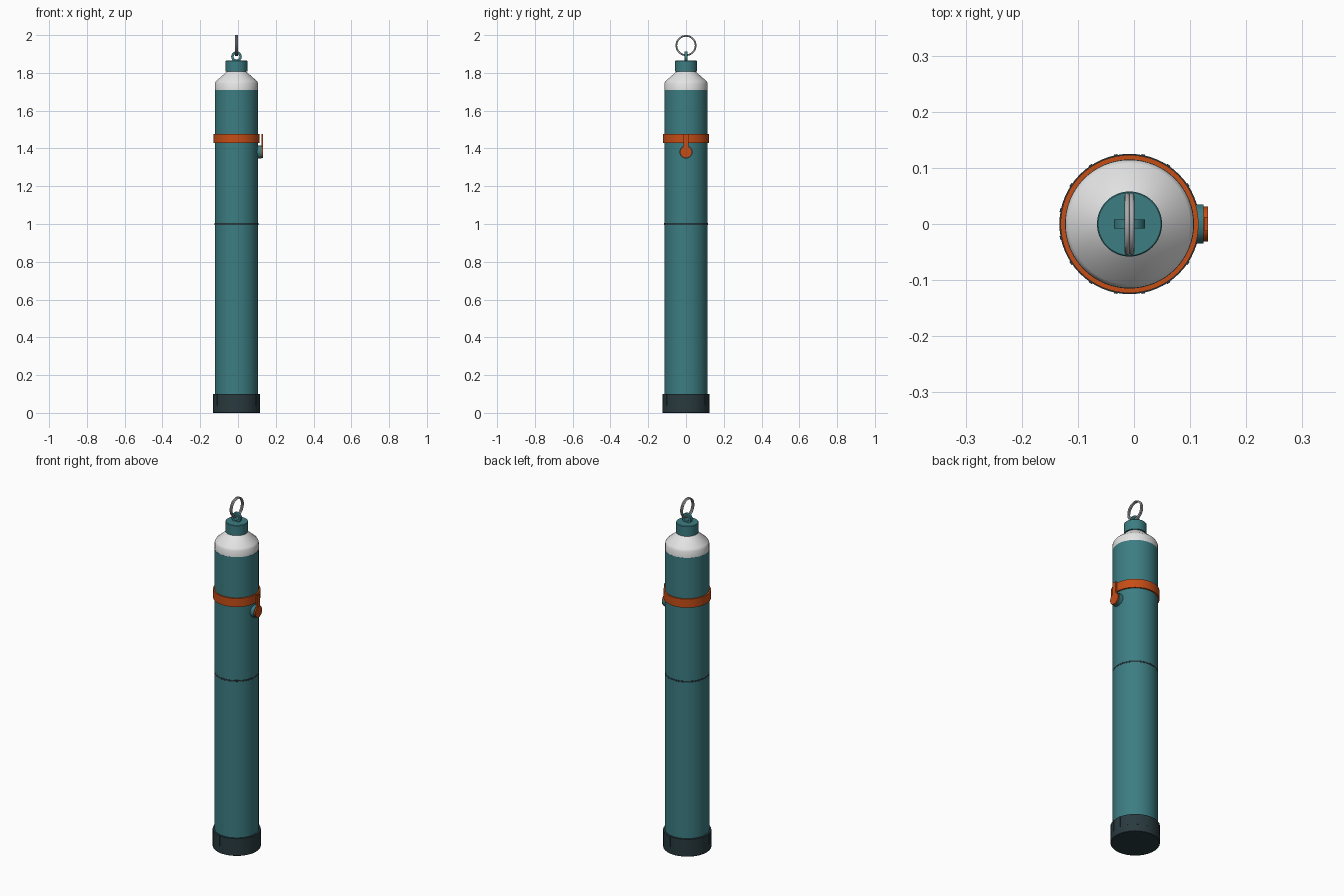
import bpy, bmesh, math
from mathutils import Matrix, Vector

if "Cube" in bpy.data.objects:
    bpy.data.objects.remove(bpy.data.objects["Cube"])

AXIS = -0.008  # x of the tube's centre line


def material(name, rgb):
    m = bpy.data.materials.new(name)
    m.use_nodes = True
    m.diffuse_color = (*rgb, 1)
    m.node_tree.nodes["Principled BSDF"].inputs["Base Color"].default_value = (*rgb, 1)
    return m


teal = material("teal", (0.045, 0.205, 0.225))
charcoal = material("charcoal", (0.022, 0.042, 0.05))
orange = material("orange", (0.56, 0.075, 0.008))
silver = material("pale silver", (0.78, 0.78, 0.78))
steel = material("steel", (0.4, 0.41, 0.42))


def finish(name, bm, mat, smooth=True):
    bmesh.ops.recalc_face_normals(bm, faces=bm.faces)
    mesh = bpy.data.meshes.new(name)
    bm.to_mesh(mesh)
    bm.free()
    obj = bpy.data.objects.new(name, mesh)
    bpy.context.collection.objects.link(obj)
    mesh.materials.append(mat)
    if smooth:
        bpy.ops.object.select_all(action="DESELECT")
        obj.select_set(True)
        bpy.context.view_layer.objects.active = obj
        bpy.ops.object.shade_smooth_by_angle(angle=math.radians(30))
    return obj


def lathe(name, profile, mat, closed=False, steps=64):
    """Spin an (r, z) profile around the tube's centre line."""
    bm = bmesh.new()
    verts = [bm.verts.new((AXIS + r, 0, z)) for r, z in profile]
    pairs = list(zip(verts, verts[1:])) + ([(verts[-1], verts[0])] if closed else [])
    edges = [bm.edges.new(p) for p in pairs]
    bmesh.ops.spin(bm, geom=verts + edges, cent=(AXIS, 0, 0), axis=(0, 0, 1),
                   angle=math.tau, steps=steps)
    bmesh.ops.remove_doubles(bm, verts=bm.verts, dist=1e-5)
    return finish(name, bm, mat)


def torus(name, centre, major, minor, axis, mat):
    bpy.ops.mesh.primitive_torus_add(major_radius=major, minor_radius=minor,
                                     major_segments=48, minor_segments=12)
    obj = bpy.context.object
    obj.name = name
    turn = Vector((0, 0, 1)).rotation_difference(Vector(axis)).to_matrix().to_4x4()
    obj.data.transform(Matrix.Translation(centre) @ turn)
    obj.data.materials.append(mat)
    bpy.ops.object.shade_smooth_by_angle(angle=math.radians(60))


def disc(name, x0, x1, z, radius, mat):
    bm = bmesh.new()
    place = Matrix.Translation(((x0 + x1) / 2, 0, z)) @ Matrix.Rotation(math.pi / 2, 4, "Y")
    bmesh.ops.create_cone(bm, cap_ends=True, segments=32, radius1=radius,
                          radius2=radius, depth=x1 - x0, matrix=place)
    finish(name, bm, mat)


def box(bm, centre, size, turn=0.0):
    spin = Matrix.Translation((AXIS, 0, 0)) @ Matrix.Rotation(turn, 4, "Z")
    bmesh.ops.create_cube(bm, size=1, matrix=spin @ Matrix.Translation(centre)
                          @ Matrix.Diagonal((*size, 1)))


# Tube halves and the dark joint between them
R = 0.115
lathe("lower_tube", [(0, 0.09), (R, 0.09), (R, 0.996), (0, 0.996)], teal)
lathe("tube_joint", [(0.11, 0.99), (0.1155, 0.996), (0.1155, 1.004), (0.11, 1.01)], charcoal)
lathe("upper_tube", [(0, 1.004), (R, 1.004), (R, 1.71), (0, 1.71)], teal)

# Base cap with grip ribs
lathe("base_cap", [(0, 0), (0.123, 0), (0.125, 0.002), (0.125, 0.1), (0, 0.1)], charcoal)
bm = bmesh.new()
for i in range(16):
    box(bm, (0.1245, 0, 0.07), (0.004, 0.007, 0.06), math.tau * (i + 0.5) / 16)
finish("grip_ribs", bm, charcoal, smooth=False)

# Shoulder and top cap
lathe("shoulder", [(0, 1.705), (0.1145, 1.705), (0.1145, 1.745), (0.108, 1.757),
                   (0.055, 1.803), (0.045, 1.812), (0, 1.812)], silver)
lathe("top_cap", [(0, 1.807), (0.058, 1.807), (0.058, 1.863), (0.056, 1.865),
                  (0, 1.865)], teal)

# Eyelet: a flat loop, cut as a ring facing front
bm = bmesh.new()
for r, y in [(0.028, -0.008), (0.028, 0.008), (0.015, 0.008), (0.015, -0.008)]:
    bm.verts.new((AXIS + r, y, 1.886))
bm.verts.ensure_lookup_table()
loop = list(bm.verts)
edges = [bm.edges.new((loop[i], loop[(i + 1) % 4])) for i in range(4)]
bmesh.ops.spin(bm, geom=loop + edges, cent=(AXIS, 0, 1.886), axis=(0, 1, 0),
               angle=math.tau, steps=32)
bmesh.ops.remove_doubles(bm, verts=bm.verts, dist=1e-5)
finish("eyelet", bm, teal)

# Split ring made of two coils
for side, label in ((-1, "right"), (1, "left")):
    torus("split_ring_" + label, (AXIS + side * 0.004, 0, 1.945), 0.051, 0.0045,
          (1, 0, 0), steel)

# Strap band, its hanging tab and the button
lathe("strap_band", [(0.114, 1.428), (0.123, 1.428), (0.123, 1.477), (0.114, 1.477)],
      orange, closed=True)
disc("button", 0.1, 0.124, 1.381, 0.035, teal)
disc("tab_end", 0.124, 0.132, 1.381, 0.031, orange)
bm = bmesh.new()
box(bm, (0.128 - AXIS, 0, 1.427), (0.007, 0.025, 0.1))
finish("strap_tab", bm, orange, smooth=False)
